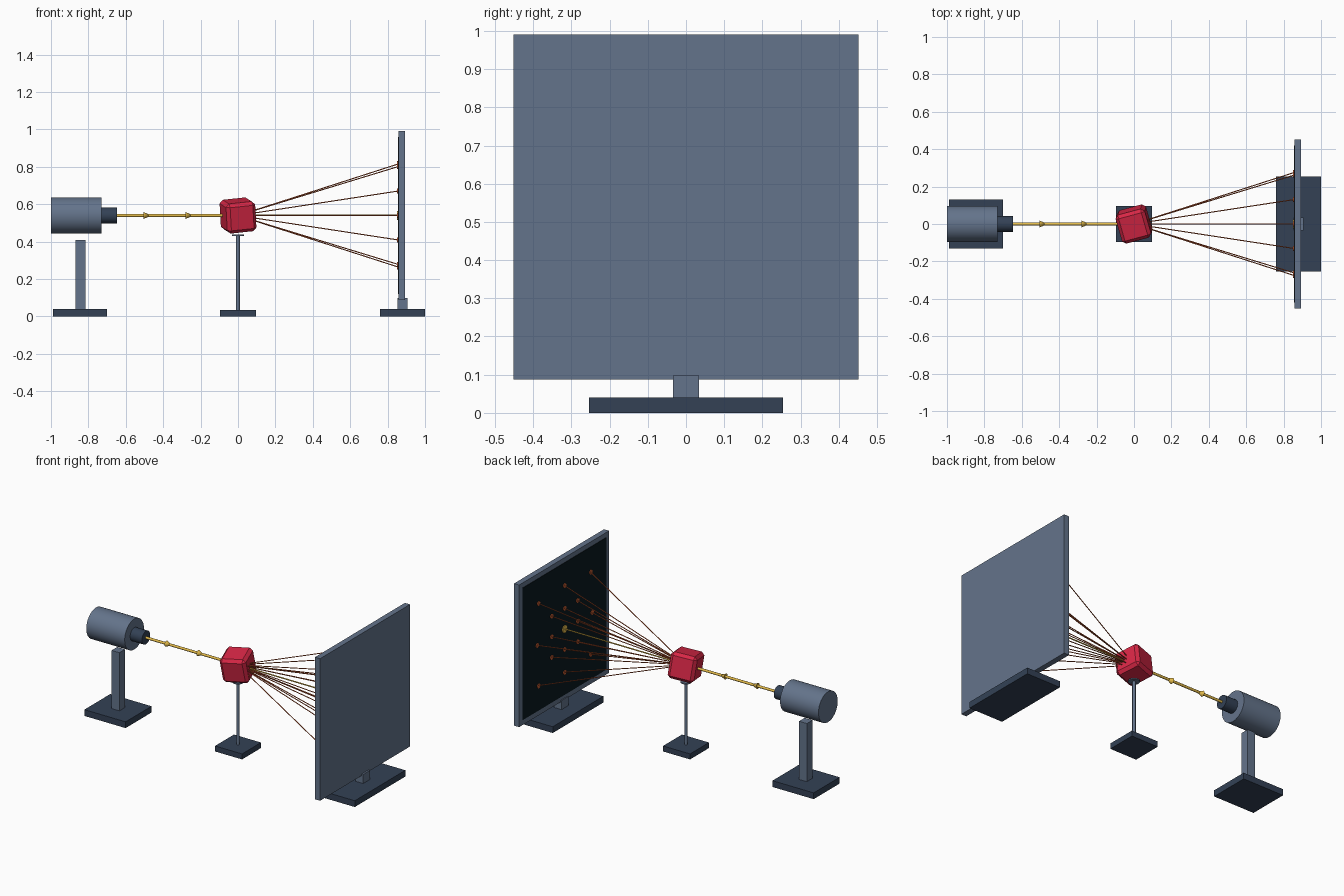
import bpy, math
from mathutils import Vector

if "Cube" in bpy.data.objects:
    bpy.data.objects.remove(bpy.data.objects["Cube"], do_unlink=True)


def material(name, r, g, b):
    m = bpy.data.materials.new(name)
    m.use_nodes = True
    m.diffuse_color = (r, g, b, 1)
    m.node_tree.nodes["Principled BSDF"].inputs["Base Color"].default_value = (r, g, b, 1)
    return m


steel = material("steel grey", 0.127, 0.174, 0.258)
slate = material("dark slate", 0.033, 0.053, 0.091)
black = material("panel black", 0.003, 0.009, 0.013)
crimson = material("crystal crimson", 0.68, 0.02, 0.06)
gold = material("beam gold", 0.78, 0.5, 0.07)
rust = material("ray orange", 0.62, 0.12, 0.035)

AXIS = 0.54       # height of the optical axis
SCREEN_X = 0.858  # face of the detector screen


def finish(name, mat):
    obj = bpy.context.object
    obj.name = name
    obj.data.materials.append(mat)
    return obj


def box(name, mat, x, y, z):
    """Box between the (min, max) pairs x and z, reaching y to both sides."""
    bpy.ops.mesh.primitive_cube_add(size=1, location=((x[0] + x[1]) / 2, 0, (z[0] + z[1]) / 2))
    obj = finish(name, mat)
    obj.scale = (x[1] - x[0], 2 * y, z[1] - z[0])
    bpy.ops.object.transform_apply(location=False, rotation=False, scale=True)
    return obj


def rod(name, mat, a, b, r1, r2=None, sides=32):
    """Cylinder or cone from point a to point b."""
    a, b = Vector(a), Vector(b)
    bpy.ops.mesh.primitive_cone_add(
        vertices=sides, radius1=r1, radius2=r1 if r2 is None else r2,
        depth=(b - a).length, location=(a + b) / 2,
        rotation=(b - a).to_track_quat('Z', 'Y').to_euler())
    obj = finish(name, mat)
    bpy.ops.object.shade_smooth_by_angle(angle=math.radians(35))
    return obj


# Beam source on its stand
box("source_base", slate, (-0.99, -0.70), 0.13, (0, 0.04))
box("source_post", steel, (-0.87, -0.815), 0.028, (0.04, 0.41))
rod("source_body", steel, (-1, 0, AXIS), (-0.73, 0, AXIS), 0.097)
rod("source_nozzle", slate, (-0.73, 0, AXIS), (-0.647, 0, AXIS), 0.042)

# Crystal on its pedestal
box("crystal_base", slate, (-0.095, 0.095), 0.095, (0, 0.035))
rod("crystal_post", steel, (0, 0, 0.035), (0, 0, 0.43), 0.01, sides=16)
rod("crystal_plate", steel, (0, 0, 0.43), (0, 0, 0.438), 0.033)
crystal = box("crystal", crimson, (-0.081, 0.081), 0.081, (AXIS - 0.081, AXIS + 0.081))
crystal.rotation_euler = [math.radians(a) for a in (10, -6, 15)]
bevel = crystal.modifiers.new("chamfer", 'BEVEL')
bevel.width = 0.018
bevel.segments = 1

# Detector screen on its stand
box("screen_base", slate, (0.76, 1.0), 0.254, (0, 0.04))
box("screen_stem", steel, (0.852, 0.905), 0.034, (0.04, 0.098))
box("screen_frame", steel, (SCREEN_X, 0.894), 0.452, (0.087, 0.991))
box("screen_panel", black, (SCREEN_X - 0.003, SCREEN_X + 0.002), 0.42, (0.12, 0.96))

# Incoming beam with direction arrows, and the part that passes straight on
rod("incoming_beam", gold, (-0.647, 0, AXIS), (-0.08, 0, AXIS), 0.008, sides=12)
for x in (-0.505, -0.28):
    rod("beam_arrow", gold, (x, 0, AXIS), (x + 0.045, 0, AXIS), 0.018, 0, sides=16)
rod("passing_beam", gold, (0.05, 0, AXIS), (SCREEN_X, 0, AXIS), 0.004, sides=8)
rod("centre_spot", gold, (SCREEN_X - 0.008, 0, AXIS), (SCREEN_X, 0, AXIS), 0.024)

# Scattered rays and their spots, on a square lattice of orders
for i in range(-2, 3):
    for j in range(-2, 3):
        order = max(abs(i), abs(j))
        if order == 0 or (order == 2 and 1 in (abs(i), abs(j))):
            continue
        step = 0.131 if order == 1 else (0.138 if i * j == 0 else 0.131)
        y, z = i * step, AXIS + j * step
        rod("scattered_ray", rust, (0, 0, AXIS), (SCREEN_X, y, z), 0.0028, sides=8)
        rod("ray_spot", rust, (SCREEN_X - 0.007, y, z), (SCREEN_X, y, z), 0.014, sides=20)
